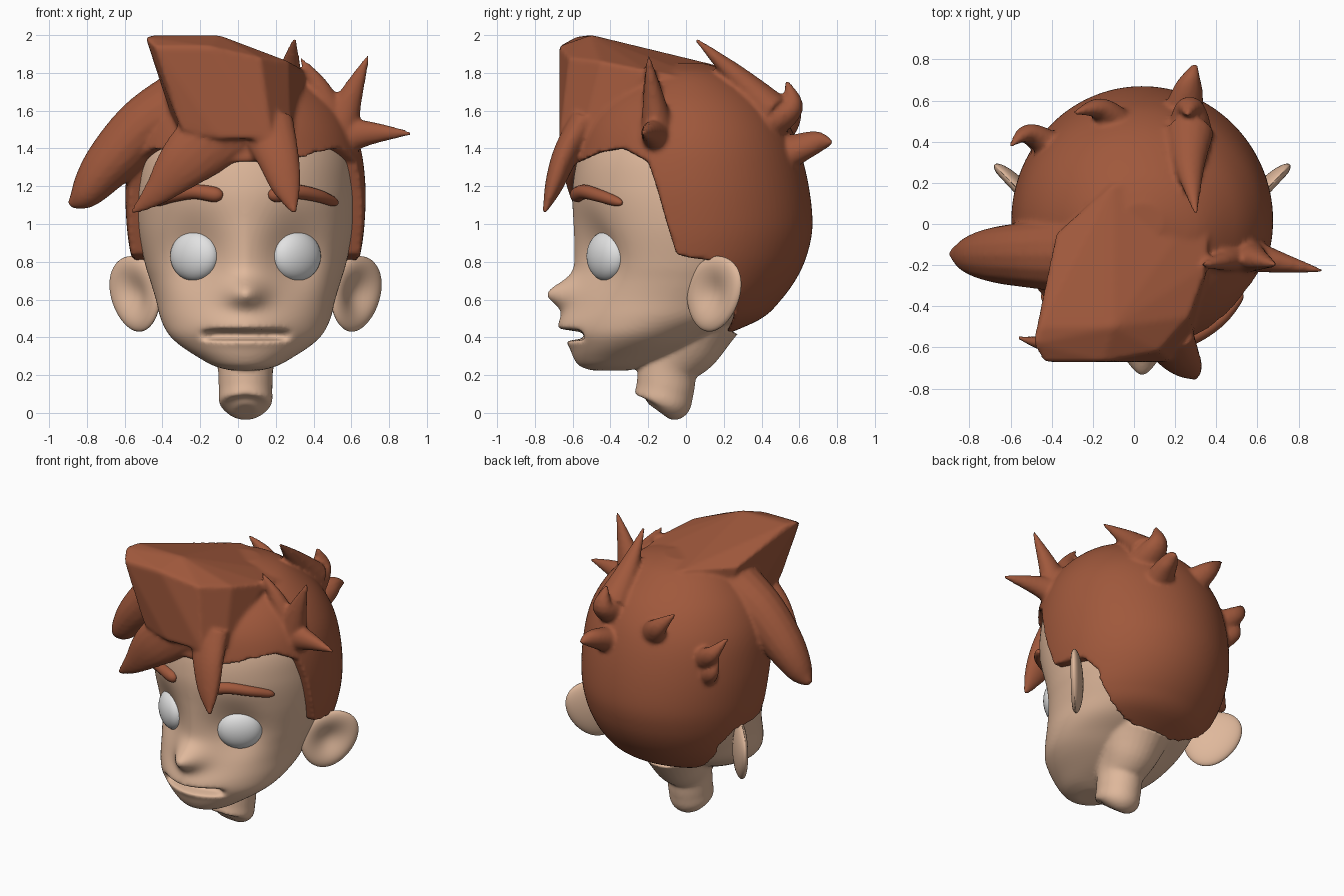
import bpy, bmesh, math
from mathutils import Vector, Matrix

if "Cube" in bpy.data.objects:
    bpy.data.objects.remove(bpy.data.objects["Cube"])

CX = 0.04  # the head's own symmetry plane


def material(name, rgb):
    m = bpy.data.materials.new(name)
    m.diffuse_color = (*rgb, 1)
    m.use_nodes = True
    m.node_tree.nodes["Principled BSDF"].inputs["Base Color"].default_value = m.diffuse_color
    return m


SKIN = material("skin", (0.74, 0.48, 0.33))
HAIR = material("brown_hair", (0.35, 0.098, 0.045))
WHITE = material("eye_white", (0.76, 0.76, 0.76))


def smooth(pts, n):
    """Catmull-Rom resampling of a list of tuples."""
    p = [pts[0]] + list(pts) + [pts[-1]]
    out = []
    for i in range(1, len(p) - 2):
        for t in (k / n for k in range(n)):
            out.append(tuple(
                0.5 * (2 * b + (c - a) * t + (2 * a - 5 * b + 4 * c - d) * t * t
                       + (3 * b - a - 3 * c + d) * t ** 3)
                for a, b, c, d in zip(p[i - 1], p[i], p[i + 1], p[i + 2])))
    return out + [tuple(pts[-1])]


def skin_rings(bm, rings):
    """Join rings of points into a closed tube."""
    vs = [[bm.verts.new(c) for c in r] for r in rings]
    n = len(vs[0])
    for a, b in zip(vs, vs[1:]):
        for i in range(n):
            bm.faces.new((a[i], a[(i + 1) % n], b[(i + 1) % n], b[i]))
    bm.faces.new(vs[0][::-1])
    bm.faces.new(vs[-1])


def loft(bm, rows, relief=lambda x, z: 0.0, n=128):
    """Horizontal elliptic sections: (z, y front, y back, half width)."""
    rings = []
    for z, yf, yb, hw in smooth(rows, 9):
        ring = []
        for a in (math.tau * i / n for i in range(n)):
            x, y = hw * math.cos(a), (yf + yb) / 2 + (yb - yf) / 2 * math.sin(a)
            if math.sin(a) < 0:
                y += relief(x, z)
            ring.append((CX + x, y, z))
        rings.append(ring)
    skin_rings(bm, rings)


def lock(bm, pts, up=(0, 1, 0), flat=1.0, n=16):
    """Tapered tube through (x, y, z, radius) points."""
    path = smooth(pts, 6)
    rings = []
    for i, p in enumerate(path):
        c = Vector(p[:3])
        t = (Vector(path[min(i + 1, len(path) - 1)][:3]) - Vector(path[max(i - 1, 0)][:3])).normalized()
        a = t.cross(Vector(up)).normalized()
        b = a.cross(t)
        r = max(p[3], 0.004)
        rings.append([c + a * r * math.cos(s) + b * r * flat * math.sin(s)
                      for s in (math.tau * k / n for k in range(n))])
    skin_rings(bm, rings)


def finish(name, bm, mat):
    bmesh.ops.recalc_face_normals(bm, faces=bm.faces)
    for f in bm.faces:
        f.smooth = True
    me = bpy.data.meshes.new(name)
    bm.to_mesh(me)
    bm.free()
    me.materials.append(mat)
    ob = bpy.data.objects.new(name, me)
    bpy.context.collection.objects.link(ob)
    return ob


def fuse(ob, voxel, passes):
    r = ob.modifiers.new("fuse", 'REMESH')
    r.mode, r.voxel_size, r.use_smooth_shade = 'VOXEL', voxel, True
    s = ob.modifiers.new("soften", 'SMOOTH')
    s.factor, s.iterations = 0.5, passes


def bump(x, z, cx, cz, sx, sz):
    return math.exp(-((x - cx) / sx) ** 2 - ((z - cz) / sz) ** 2)


def face_relief(x, z):
    x = abs(x)
    d = 0.11 * bump(x, z, 0.27, 0.83, 0.17, 0.2)            # eye socket
    d -= 0.13 * bump(x, z, 0, 0.63, 0.10, 0.075)            # nose
    d -= 0.07 * bump(x, z, 0, 0.45, 0.24, 0.09)             # lips
    d += 0.13 * math.exp(-(x / 0.205) ** 6 - ((z - 0.412) / 0.026) ** 4)  # mouth
    return d


# head and neck
bm = bmesh.new()
loft(bm, [(0.225, -0.50, -0.30, 0.08), (0.25, -0.565, -0.22, 0.17), (0.30, -0.595, -0.08, 0.26),
          (0.36, -0.60, 0.05, 0.35), (0.42, -0.605, 0.16, 0.41), (0.50, -0.61, 0.32, 0.45),
          (0.60, -0.61, 0.44, 0.475), (0.70, -0.605, 0.53, 0.505), (0.80, -0.60, 0.58, 0.535),
          (1.0, -0.60, 0.62, 0.575), (1.2, -0.60, 0.60, 0.58), (1.4, -0.555, 0.55, 0.55),
          (1.6, -0.43, 0.42, 0.43), (1.72, -0.28, 0.28, 0.28), (1.77, -0.1, 0.1, 0.1)], face_relief)
lock(bm, [(CX, -0.15, 0.012, 0.06), (CX, -0.13, 0.045, 0.135), (CX, -0.11, 0.13, 0.142),
          (CX, -0.09, 0.25, 0.15), (CX, -0.02, 0.38, 0.20), (CX, 0.02, 0.5, 0.25)], flat=1.08, n=32)
fuse(finish("head", bm, SKIN), 0.013, 3)

# hair cap, with the face opening cut away along the hairline
bm = bmesh.new()
loft(bm, [(0.41, -0.25, 0.20, 0.33), (0.50, -0.42, 0.40, 0.46), (0.60, -0.50, 0.505, 0.53),
          (0.72, -0.56, 0.59, 0.575), (0.85, -0.60, 0.645, 0.61), (1.0, -0.62, 0.67, 0.63),
          (1.2, -0.62, 0.65, 0.635), (1.4, -0.585, 0.60, 0.61), (1.55, -0.53, 0.53, 0.55),
          (1.68, -0.42, 0.42, 0.45), (1.8, -0.25, 0.25, 0.29), (1.85, -0.08, 0.1, 0.1)], n=96)
cap = finish("hair_cap", bm, HAIR)
opening = [(-1, 1.33), (-0.56, 1.33), (-0.45, 1.38), (-0.33, 1.40), (-0.2, 1.33), (-0.15, 1.18),
           (-0.1, 1.0), (-0.05, 0.84), (0.03, 0.82), (0.2, 0.80), (0.27, 0.7), (0.25, 0.5),
           (0.2, 0.40), (0.2, 0.1), (-1, 0.1)]
bm = bmesh.new()
skin_rings(bm, [[(x, y, z) for y, z in opening] for x in (-1.2, 1.2)])
cutter = finish("face_opening_cutter", bm, HAIR)
cutter.hide_render = True
cut = cap.modifiers.new("hairline", 'BOOLEAN')
cut.operation, cut.solver, cut.object = 'DIFFERENCE', 'EXACT', cutter
bpy.context.view_layer.objects.active = cap
bpy.ops.object.modifier_apply(modifier=cut.name)
bm = bmesh.new()
bm.from_mesh(cap.data)
bpy.data.objects.remove(cutter)
bpy.data.objects.remove(cap)

# swept-up quiff
quiff = [(-0.49, -0.58, 1.99), (-0.44, -0.67, 1.94), (-0.46, -0.5, 2.0), (-0.15, -0.67, 1.94),
         (-0.1, -0.5, 2.0), (0.12, -0.62, 1.88), (0.27, -0.45, 1.86), (0.36, -0.2, 1.81),
         (0.36, 0.15, 1.75), (-0.1, 0.2, 1.83), (-0.38, -0.05, 1.84), (-0.42, -0.3, 1.90),
         (-0.30, -0.64, 1.5), (-0.1, -0.67, 1.45), (0.18, -0.67, 1.45), (0.28, -0.55, 1.45),
         (-0.33, -0.3, 1.5), (0.35, 0, 1.5), (-0.3, 0, 1.5)]
hull = bmesh.ops.convex_hull(bm, input=[bm.verts.new(p) for p in quiff])
bmesh.ops.delete(bm, geom=[v for v in hull["geom_interior"] if isinstance(v, bmesh.types.BMVert)],
                 context='VERTS')

# fringe locks and the big side lock
lock(bm, [(-0.05, -0.53, 1.53, 0.2), (-0.27, -0.58, 1.34, 0.15), (-0.43, -0.58, 1.17, 0.075),
          (-0.57, -0.55, 1.05, 0.01)], flat=0.5)
lock(bm, [(0.15, -0.54, 1.52, 0.15), (0.21, -0.64, 1.36, 0.115), (0.255, -0.70, 1.2, 0.08),
          (0.30, -0.75, 1.06, 0.015)], flat=0.6)
lock(bm, [(-0.22, -0.15, 1.66, 0.2), (-0.48, -0.15, 1.52, 0.165), (-0.68, -0.15, 1.32, 0.135),
          (-0.81, -0.15, 1.16, 0.085), (-0.89, -0.14, 1.10, 0.02)])

# spikes: base radius, then base, middle and tip
for r, a, b, c in [
        (0.11, (0.52, -0.14, 1.45), (0.68, -0.18, 1.48), (0.92, -0.23, 1.48)),
        (0.11, (0.53, -0.15, 1.48), (0.59, -0.17, 1.66), (0.69, -0.2, 1.89)),
        (0.09, (0.50, -0.16, 1.55), (0.43, -0.18, 1.72), (0.33, -0.2, 1.88)),
        (0.12, (0.27, 0.45, 1.60), (0.27, 0.28, 1.77), (0.30, 0.05, 1.98)),
        (0.11, (0.23, 0.5, 1.36), (0.27, 0.68, 1.43), (0.30, 0.78, 1.43)),
        (0.12, (0.27, 0.42, 1.53), (0.27, 0.56, 1.62), (0.26, 0.53, 1.76)),
        (0.10, (-0.08, 0.48, 1.48), (-0.17, 0.56, 1.58), (-0.29, 0.54, 1.70)),
        (0.09, (-0.38, 0.36, 1.33), (-0.51, 0.44, 1.43), (-0.60, 0.38, 1.55)),
        (0.08, (-0.40, 0.36, 1.22), (-0.50, 0.42, 1.29), (-0.54, 0.40, 1.40))]:
    lock(bm, [(*a, r), (*b, r * 0.62), (*c, 0.01)], flat=0.85)
fuse(finish("hair", bm, HAIR), 0.014, 4)

# eyes, eyebrows and ears, one of each per side
for side, s in (("right", 1), ("left", -1)):
    flip = Matrix.Translation((CX, 0, 0)) @ Matrix.Diagonal((s, 1, 1, 1))
    bm = bmesh.new()
    bmesh.ops.create_uvsphere(bm, u_segments=32, v_segments=20, radius=1)
    bm.transform(flip @ Matrix.Translation((0.27, -0.42, 0.83)) @ Matrix.Rotation(math.radians(35), 4, 'Z')
                 @ Matrix.Diagonal((0.147, 0.08, 0.132, 1)))
    finish(side + "_eye", bm, WHITE)

    bm = bmesh.new()
    lock(bm, [(0.13, -0.57, 1.15, 0.02), (0.16, -0.575, 1.155, 0.04), (0.27, -0.535, 1.17, 0.038),
              (0.38, -0.46, 1.15, 0.034), (0.46, -0.37, 1.12, 0.026), (0.485, -0.34, 1.11, 0.01)],
         up=(0, 0, 1))
    bm.transform(flip)
    finish(side + "_eyebrow", bm, HAIR)

    bm = bmesh.new()
    bmesh.ops.create_uvsphere(bm, u_segments=40, v_segments=28, radius=1)
    U, N = Vector((0.68, 0.73, 0)), Vector((0.73, -0.68, 0))
    for v in bm.verts:
        u, n, w = v.co
        if n > 0:  # hollow of the ear
            n -= 1.3 * math.exp(-2.8 * (u * u + w * w))
        u = u * (1 + 0.12 * w) + 0.16 * w
        v.co = Vector((0.585, 0.145, 0.63)) + U * u * 0.19 + N * n * 0.055 + Vector((0, 0, 0.2 * w))
    bm.transform(flip)
    finish(side + "_ear", bm, SKIN)
